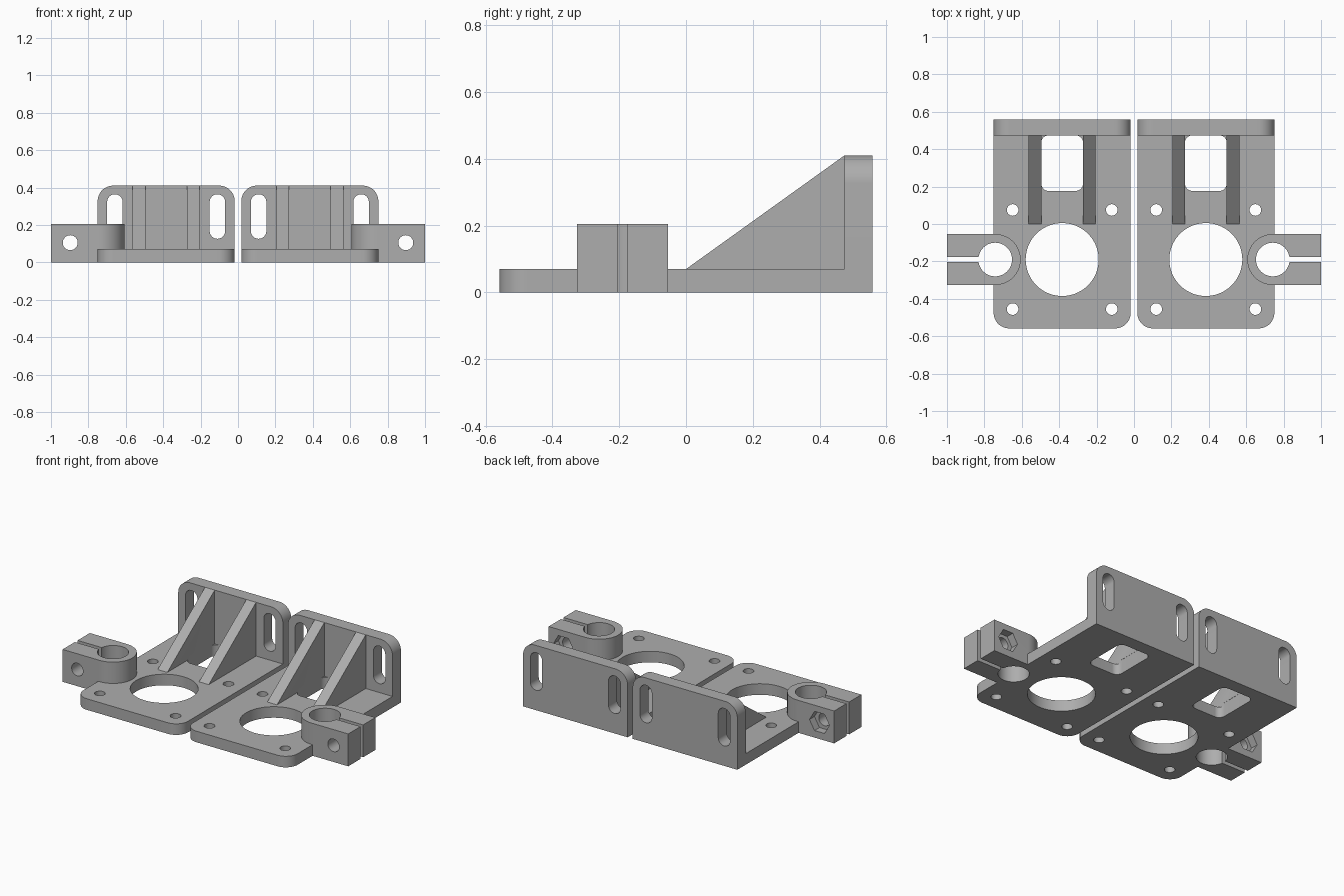
import bpy, bmesh
from math import pi, cos, sin, radians

cube = bpy.data.objects.get("Cube")
if cube:
    bpy.data.objects.remove(cube)

grey = bpy.data.materials.new("grey_plastic")
grey.use_nodes = True
colour = (0.42, 0.42, 0.42, 1)
grey.diffuse_color = colour
grey.node_tree.nodes["Principled BSDF"].inputs["Base Color"].default_value = colour


def arc(u, v, r, start, end, n=16):
    return [(u + r * cos(start + (end - start) * i / n),
             v + r * sin(start + (end - start) * i / n)) for i in range(n + 1)]


def circle(u, v, r, n=64):
    return arc(u, v, r, 0, 2 * pi, n)[:-1]


def rounded(u0, u1, v0, v1, r, corners="1111"):
    """Rectangle outline; corners flags: top right, top left, bottom left, bottom right."""
    pts = []
    for i, (u, v) in enumerate([(u1, v1), (u0, v1), (u0, v0), (u1, v0)]):
        if corners[i] == "1":
            cu = u - r if u == u1 else u + r
            cv = v - r if v == v1 else v + r
            pts += arc(cu, cv, r, i * pi / 2, (i + 1) * pi / 2)
        else:
            pts.append((u, v))
    return pts


def prism(name, outline, axis, lo, hi):
    """Extrude a 2D outline along an axis."""
    place = {"x": lambda u, v, w: (w, u, v),
             "y": lambda u, v, w: (u, w, v),
             "z": lambda u, v, w: (u, v, w)}[axis]
    bm = bmesh.new()
    a = [bm.verts.new(place(u, v, lo)) for u, v in outline]
    b = [bm.verts.new(place(u, v, hi)) for u, v in outline]
    bm.faces.new(a)
    bm.faces.new(b)
    for i in range(len(a)):
        j = (i + 1) % len(a)
        bm.faces.new((a[i], a[j], b[j], b[i]))
    bmesh.ops.remove_doubles(bm, verts=bm.verts, dist=1e-5)
    bmesh.ops.recalc_face_normals(bm, faces=bm.faces)
    mesh = bpy.data.meshes.new(name)
    bm.to_mesh(mesh)
    bm.free()
    mesh.materials.append(grey)
    obj = bpy.data.objects.new(name, mesh)
    bpy.context.scene.collection.objects.link(obj)
    return obj


def combine(obj, other, operation):
    mod = obj.modifiers.new("combine", "BOOLEAN")
    mod.operation, mod.solver, mod.object = operation, "EXACT", other
    bpy.context.view_layer.update()
    graph = bpy.context.evaluated_depsgraph_get()
    mesh = bpy.data.meshes.new_from_object(obj.evaluated_get(graph))
    obj.modifiers.clear()
    obj.data = mesh
    bpy.data.objects.remove(other)


# Main dimensions
cx, cy = 0.384, -0.19          # motor axis
x0, x1, depth = 0.0175, 0.7505, 0.558
base_h, wall_h, wall_y = 0.07, 0.41, 0.474
kx, clamp_r, clamp_h = 0.742, 0.136, 0.205
bolt_x, bolt_z = 0.897, 0.105

# Solid parts: base plate, back wall, two ribs, rod clamp
bracket = prism("left_motor_bracket",
                rounded(x0, x1, -depth, depth, 0.083, "0011"), "z", 0, base_h)
solids = [prism("back_wall", rounded(x0, x1, 0, wall_h, 0.083, "1100"), "y", wall_y, depth)]
rib = [(0, base_h), (0, 0.03), (0.52, 0.03), (0.52, wall_h), (wall_y, wall_h)]
rib = [(0, base_h), (0.01, 0.03), (0.5, 0.03), (0.5, 0.39), (wall_y, wall_h)]
for side in (-1, 1):
    mid = cx + side * 0.145
    solids.append(prism("rib", rib, "x", mid - 0.034, mid + 0.034))
clamp = arc(kx, cy, clamp_r, pi / 2, 3 * pi / 2, 32) + [(1, cy - clamp_r), (1, cy + clamp_r)]
solids.append(prism("rod_clamp", clamp, "z", 0, clamp_h))
for part in solids:
    combine(bracket, part, "UNION")

# Openings through the base
cuts = [prism("motor_hole", circle(cx, cy, 0.195, 96), "z", -1, 1),
        prism("belt_window", rounded(cx - 0.112, cx + 0.112, 0.177, wall_y, 0.04), "z", -1, base_h + 0.02),
        prism("rod_hole", circle(kx, cy, 0.09), "z", -1, 1),
        prism("clamp_slit", rounded(kx, 1.1, cy - 0.0135, cy + 0.0135, 0, "0000"), "z", -1, 1)]
for sx in (-1, 1):
    for sy in (-1, 1):
        cuts.append(prism("screw_hole", circle(cx + sx * 0.265, cy + sy * 0.265, 0.031, 32), "z", -1, 1))
    # Upright slots in the back wall
    mid = cx + sx * 0.274
    cuts.append(prism("wall_slot", rounded(mid - 0.0415, mid + 0.0415, 0.126, 0.364, 0.0414), "y", 0.4, 0.7))
# Clamp bolt hole with a hexagonal nut pocket at the back
cuts.append(prism("bolt_hole", circle(bolt_x, bolt_z, 0.04, 32), "y", -0.5, 0.2))
cuts.append(prism("nut_pocket", circle(bolt_x, bolt_z, 0.07, 6), "y", cy + clamp_r - 0.05, 0.2))
for cut in cuts:
    combine(bracket, cut, "DIFFERENCE")

# Mirrored twin
twin = bpy.data.objects.new("right_motor_bracket", bracket.data.copy())
bpy.context.scene.collection.objects.link(twin)
bm = bmesh.new()
bm.from_mesh(twin.data)
for v in bm.verts:
    v.co.x = -v.co.x
bmesh.ops.reverse_faces(bm, faces=bm.faces)
bm.to_mesh(twin.data)
bm.free()

for obj in (bracket, twin):
    bpy.ops.object.select_all(action="DESELECT")
    obj.select_set(True)
    bpy.context.view_layer.objects.active = obj
    bpy.ops.object.shade_smooth_by_angle(angle=radians(25))
